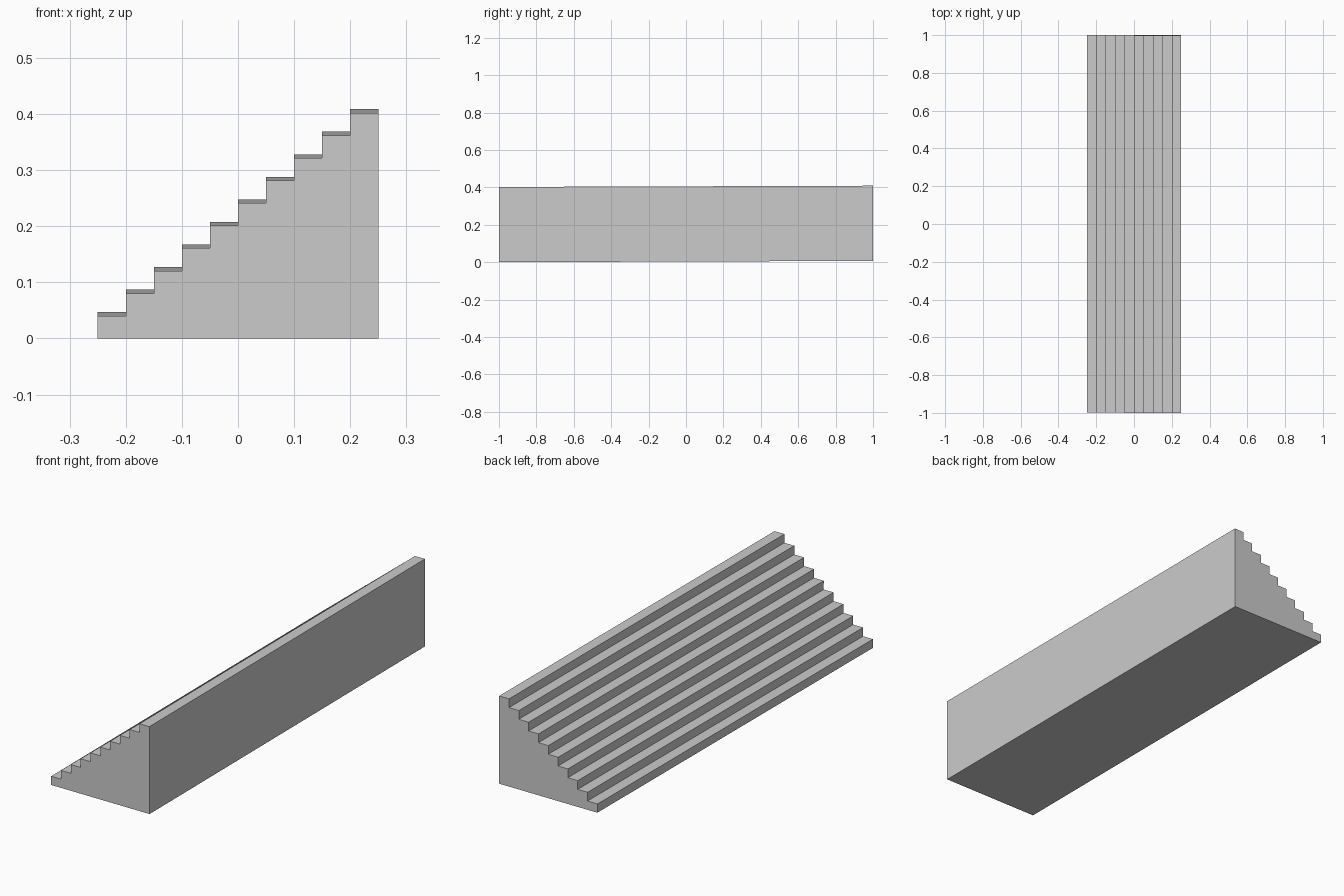
import bpy, bmesh
from mathutils import Matrix

if "Cube" in bpy.data.objects:
    bpy.data.objects.remove(bpy.data.objects["Cube"])

STEPS, RUN, RISE = 10, 0.05, 0.0402
LENGTH, TILT = 1.9987, 0.00335

# Staircase side profile in x-z
profile = [(0.25, 0.0), (-0.25, 0.0)]
for i in range(STEPS):
    z = RISE * (i + 1)
    profile += [(-0.25 + RUN * i, z), (-0.25 + RUN * (i + 1), z)]

# Extrude the profile along y
bm = bmesh.new()
face = bm.faces.new([bm.verts.new((x, -LENGTH / 2, z)) for x, z in profile])
side = bmesh.ops.extrude_face_region(bm, geom=[face])
moved = [v for v in side["geom"] if isinstance(v, bmesh.types.BMVert)]
bmesh.ops.translate(bm, vec=(0, LENGTH, 0), verts=moved)

# Slight lengthwise tilt, then settle on the floor and centre
bmesh.ops.rotate(bm, verts=bm.verts, cent=(0, 0, 0), matrix=Matrix.Rotation(TILT, 3, 'X'))
ys = [v.co.y for v in bm.verts]
bmesh.ops.translate(bm, verts=bm.verts,
                    vec=(0, -(min(ys) + max(ys)) / 2, -min(v.co.z for v in bm.verts)))
bmesh.ops.recalc_face_normals(bm, faces=bm.faces)

mesh = bpy.data.meshes.new("staircase")
bm.to_mesh(mesh)
bm.free()
bpy.context.collection.objects.link(bpy.data.objects.new("staircase", mesh))
